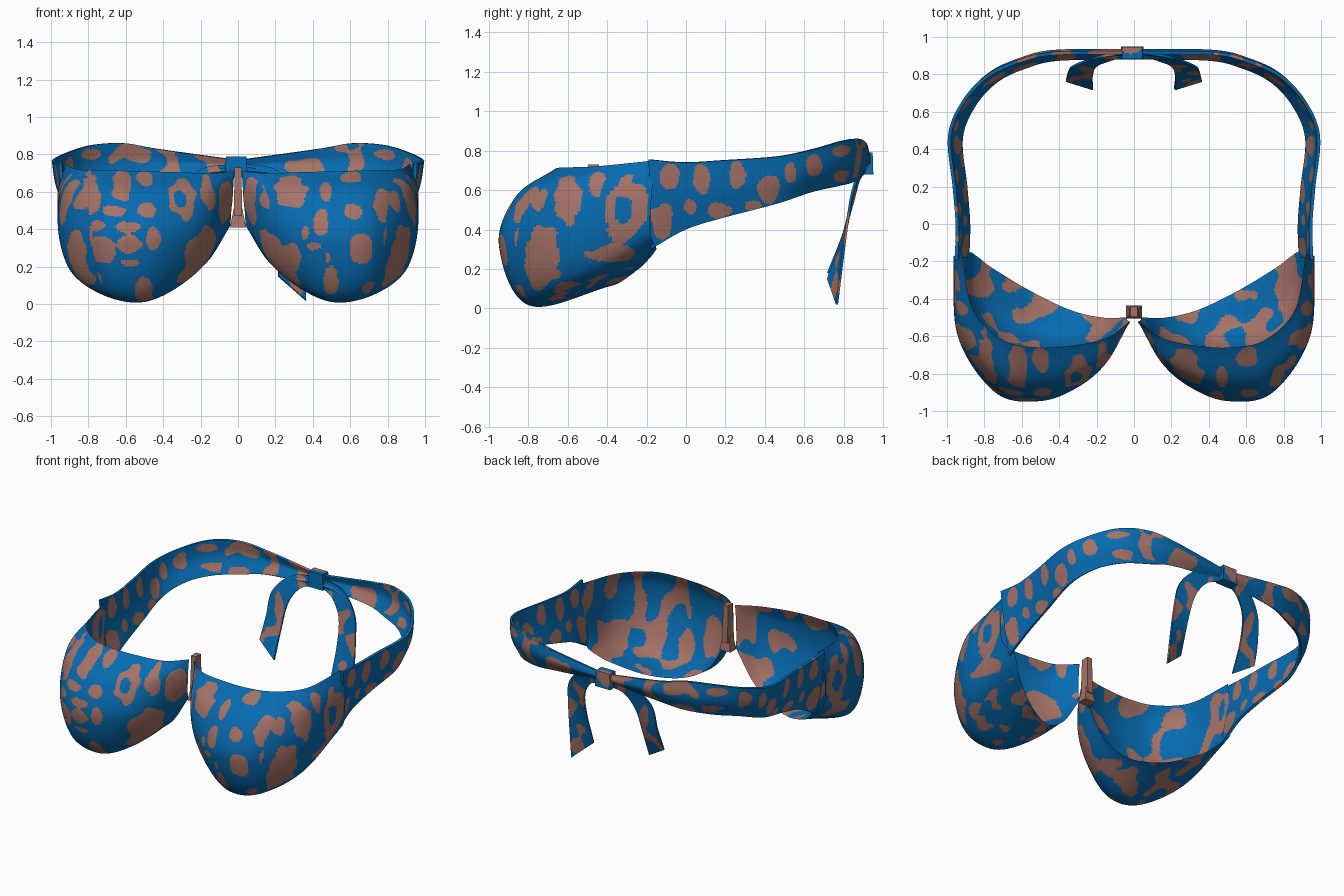
import bpy, bmesh, math
from mathutils import Vector, noise

cube = bpy.data.objects.get("Cube")
if cube:
    bpy.data.objects.remove(cube, do_unlink=True)


def make_material(name, rgb):
    mat = bpy.data.materials.new(name)
    mat.use_nodes = True
    mat.diffuse_color = (*rgb, 1)
    shader = next(n for n in mat.node_tree.nodes if n.type == 'BSDF_PRINCIPLED')
    shader.inputs["Base Color"].default_value = (*rgb, 1)
    return mat


BLUE = make_material("fabric_blue", (0.002, 0.148, 0.44))
BROWN = make_material("spot_brown", (0.38, 0.17, 0.135))

# Spots on the cup fronts: x, z, half width, half height
FRONT_RIGHT = [
    (-.80, .58, .06, .13), (-.62, .63, .05, .09), (-.50, .67, .04, .04),
    (-.30, .56, .07, .12), (-.17, .60, .03, .08), (-.66, .50, .06, .03),
    (-.48, .50, .05, .04), (-.59, .41, .07, .03), (-.75, .42, .05, .03),
    (-.58, .32, .07, .05), (-.73, .29, .08, .07), (-.45, .35, .04, .06),
    (-.58, .22, .05, .02), (-.91, .30, .05, .12), (-.80, .12, .07, .06),
    (-.50, .07, .05, .08), (-.22, .25, .06, .10), (-.08, .45, .03, .08)]
FRONT_LEFT = [
    (.28, .60, .09, .08), (.13, .53, .04, .10), (.47, .60, .03, .05),
    (.60, .68, .06, .03), (.62, .50, .05, .04), (.78, .53, .05, .09),
    (.44, .44, .04, .07), (.36, .38, .02, .04), (.66, .30, .06, .08),
    (.91, .32, .05, .16), (.40, .31, .05, .02), (.28, .24, .06, .08),
    (.50, .12, .04, .08), (.72, .08, .05, .04), (.48, .25, .02, .03)]
# Spots on the cup sides and the band sides: y, z, half width, half height
CUP_SIDE = [
    (-.31, .50, .11, .16), (-.38, .28, .12, .05), (-.73, .25, .09, .16),
    (-.60, .55, .07, .12), (-.75, .58, .05, .08), (-.45, .64, .04, .07),
    (-.88, .40, .03, .10), (-.60, .10, .08, .04)]
BAND_SIDE = [
    (-.12, .45, .06, .09), (-.08, .67, .05, .06), (.08, .66, .04, .08),
    (.02, .51, .03, .04), (.17, .50, .06, .04), (.26, .68, .04, .07),
    (.42, .61, .05, .07), (.34, .52, .04, .03), (.53, .69, .03, .06),
    (.65, .72, .04, .06), (.78, .80, .05, .03), (.80, .67, .05, .03)]
# Blue centres of the ring shaped spots
FRONT_HOLES = [(-.31, .56, .03, .05)]
SIDE_HOLES = [(-.32, .50, .05, .07)]


def hits(spots, a, b, wobble):
    return any(((a - s[0]) / s[2]) ** 2 + ((b - s[1]) / s[3]) ** 2 < wobble for s in spots)


def random_spot(p, n):
    return noise.noise(Vector((p.x, p.y, p.z * 0.8)) * 10) > 0.1


def lining_spot(p, n):
    return noise.noise(Vector((p.x, p.y, p.z * 0.6)) * 8) > 0.09


def cup_spot(p, n):
    wobble = 1 + 0.7 * noise.noise(p * 14)
    if abs(n.x) > abs(n.y) and abs(n.x) > 0.4:
        return hits(CUP_SIDE, p.y, p.z, wobble) and not hits(SIDE_HOLES, p.y, p.z, wobble)
    if n.y < -0.25:
        spots = FRONT_LEFT if p.x > 0 else FRONT_RIGHT
        return hits(spots, p.x, p.z, wobble) and not hits(FRONT_HOLES, p.x, p.z, wobble)
    return random_spot(p, n)


def band_spot(p, n):
    if abs(p.x) > 0.7:
        return hits(BAND_SIDE, p.y, p.z, 1 + 0.7 * noise.noise(p * 14))
    return random_spot(p, n)


def spline(points, t):
    """Smooth curve through the points, t from 0 to 1."""
    pts = [Vector(p) for p in points]
    pts = [2 * pts[0] - pts[1]] + pts + [2 * pts[-1] - pts[-2]]
    s = t * (len(points) - 1)
    i = min(int(s), len(points) - 2)
    f = s - i
    a, b, c, d = pts[i:i + 4]
    return b + 0.5 * f * (c - a + f * (2 * a - 5 * b + 4 * c - d + f * (3 * (b - c) + d - a)))


def finish(name, bm, rule, thickness=0):
    """Turn the bmesh into a painted, smooth shaded object."""
    bm.normal_update()
    mesh = bpy.data.meshes.new(name)
    bm.to_mesh(mesh)
    bm.free()
    mesh.materials.append(BLUE)
    mesh.materials.append(BROWN)
    for face in mesh.polygons:
        face.material_index = int(rule(face.center, face.normal))
    obj = bpy.data.objects.new(name, mesh)
    bpy.context.collection.objects.link(obj)
    for other in bpy.context.selected_objects:
        other.select_set(False)
    bpy.context.view_layer.objects.active = obj
    obj.select_set(True)
    if thickness:
        mod = obj.modifiers.new("thickness", 'SOLIDIFY')
        mod.thickness = thickness
        mod.offset = -1
        bpy.ops.object.modifier_apply(modifier=mod.name)
    bpy.ops.object.shade_smooth_by_angle(angle=math.radians(40))


def sheet(name, rails, side, nu, nv, rule, thickness=0):
    """Cloth surface lofted through rails; side -1 mirrors it in x."""
    bm = bmesh.new()
    grid = []
    for i in range(nu + 1):
        section = [spline(r, i / nu) for r in rails]
        column = [spline(section, j / nv) for j in range(nv + 1)]
        grid.append([bm.verts.new((p.x * side, p.y, p.z)) for p in column])
    for i in range(nu):
        for j in range(nv):
            quad = [grid[i][j], grid[i + 1][j], grid[i + 1][j + 1], grid[i][j + 1]]
            bm.faces.new(quad[::-1] if side > 0 else quad)
    finish(name, bm, rule, thickness)


def block(name, center, size, taper, rule):
    """Small bevelled block, narrower at the top by taper."""
    bm = bmesh.new()
    bmesh.ops.create_cube(bm, size=1)
    bmesh.ops.subdivide_edges(bm, edges=bm.edges[:], cuts=7, use_grid_fill=True)
    for v in bm.verts:
        k = 1 - taper * (v.co.z + 0.5)
        v.co = Vector(center) + Vector((v.co.x * size[0] * k, v.co.y * size[1] * k, v.co.z * size[2]))
    finish(name, bm, rule)


# Cup rails from the top rim over the front to the lower rim
CUP = [
    [(.02, -.52, .71), (.15, -.61, .70), (.33, -.65, .705), (.52, -.66, .71),
     (.70, -.62, .715), (.86, -.46, .72), (.92, -.16, .75)],
    [(.025, -.53, .63), (.15, -.72, .60), (.33, -.82, .58), (.52, -.86, .57),
     (.73, -.82, .58), (.92, -.58, .60), (.96, -.17, .62)],
    [(.03, -.53, .55), (.15, -.74, .42), (.30, -.87, .35), (.50, -.945, .32),
     (.74, -.90, .32), (.94, -.60, .36), (.965, -.18, .50)],
    [(.04, -.52, .47), (.16, -.66, .25), (.34, -.75, .09), (.52, -.79, .015),
     (.72, -.75, .05), (.89, -.54, .17), (.95, -.18, .38)],
    [(.04, -.50, .42), (.17, -.50, .22), (.34, -.46, .12), (.55, -.36, .12),
     (.75, -.24, .20), (.83, -.18, .26), (.87, -.15, .30)]]


def lining_rail(rail, t):
    """Rail part way between the outer cup and a flat sheet from rim to rim."""
    flat = [Vector(a).lerp(Vector(b), t) for a, b in zip(CUP[0], CUP[4])]
    return [f.lerp(Vector(p), 0.4) for f, p in zip(flat, rail)]


LINING = [CUP[4], lining_rail(CUP[3], .75), lining_rail(CUP[2], .45), lining_rail(CUP[1], .2), CUP[0]]

# Band stations from cup to back knot: x, y, top z, bottom z
BAND = [
    (.94, -.18, .755, .30), (.935, 0, .74, .40), (.95, .20, .75, .46),
    (.975, .48, .77, .53), (.90, .67, .81, .59), (.77, .81, .85, .62),
    (.60, .89, .86, .64), (.42, .93, .83, .67), (.03, .935, .775, .70)]
band_rails = [
    [(x * 1.02, y - 0.01, top) for x, y, top, low in BAND],
    [(x, y, (top + low) / 2) for x, y, top, low in BAND],
    [(x * 0.955, y - 0.045 * max(0, y), low) for x, y, top, low in BAND]]

for side, label in ((1, "left"), (-1, "right")):
    sheet(label + "_cup", CUP, side, 160, 130, cup_spot)
    sheet(label + "_cup_lining", LINING, side, 110, 90, lining_spot)
    sheet(label + "_band", band_rails, side, 240, 36, band_spot, 0.018)
    # Hanging tie ends, the right one shorter
    outer_end, inner_end = (.02, .15) if side > 0 else (.27, .18)
    outer = [(.03, .91, .75), (.20, .885, .72), (.32, .84, .60), (.35, .81, .42), (.365, .76, outer_end)]
    inner = [(.03, .90, .69), (.13, .87, .65), (.20, .84, .54), (.22, .79, .37), (.22, .715, inner_end)]
    sheet(label + "_tie_end", [outer, inner], side, 110, 20, random_spot, 0.012)

# Back knot, and front connector with a slim stem over a wider foot
block("back_knot", (-.01, .915, .735), (.12, .07, .11), 0.1, random_spot)
block("connector_stem", (0, -.47, .60), (.045, .07, .26), 0.2, lambda p, n: True)
block("connector_foot", (0, -.47, .46), (.085, .07, .10), 0.45, lambda p, n: True)
